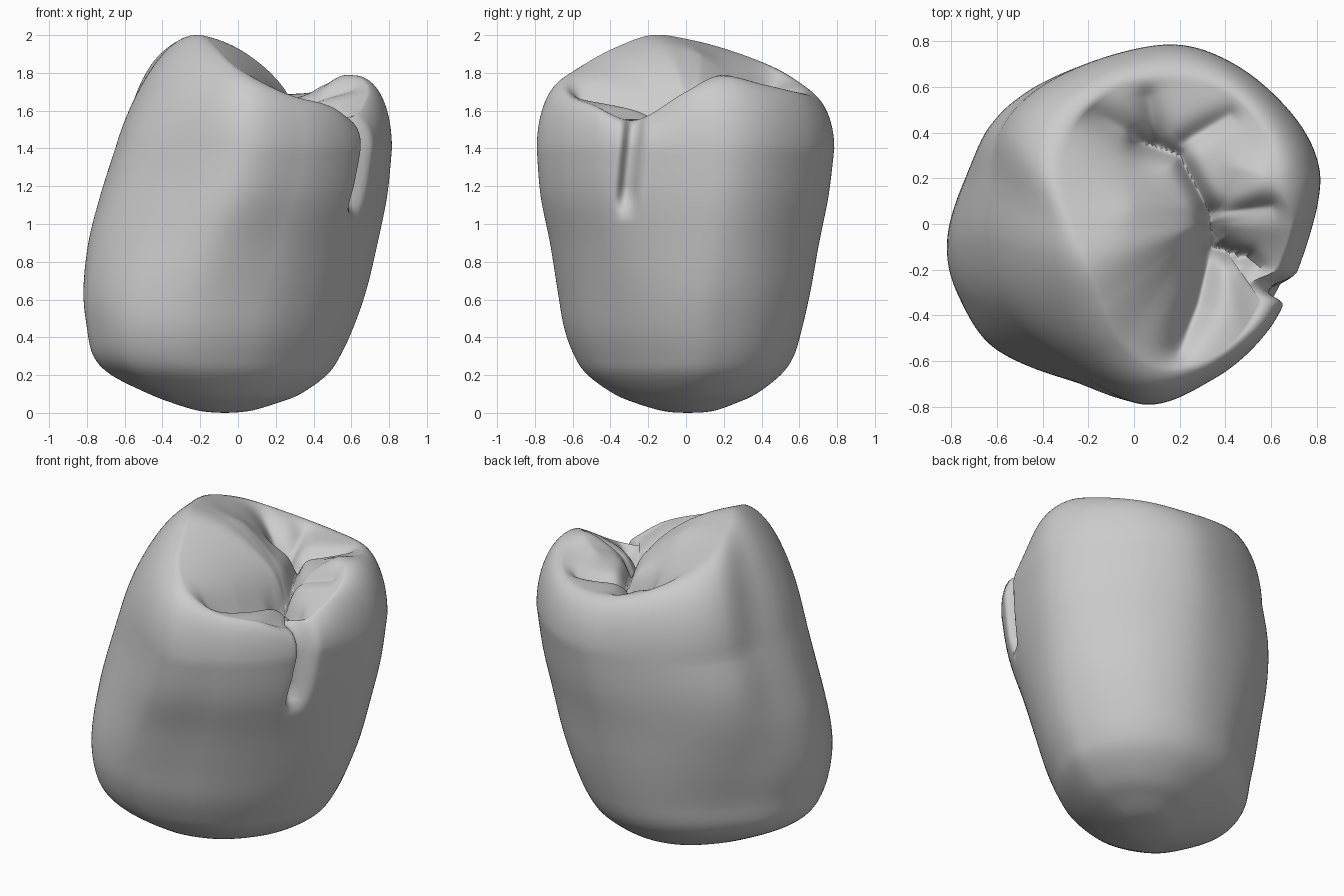
import bpy
import math
from mathutils import Vector

cube = bpy.data.objects.get("Cube")
if cube:
    bpy.data.objects.remove(cube, do_unlink=True)

SUBDIV = 16        # steps between neighbouring outline points
WALL_STEPS = 5     # steps between neighbouring wall levels
SHOULDER_STEPS = 16
TOP_STEPS = 50
CENTRE = Vector((0.32, 0.0))
PIT_HEIGHT = 1.61

# Outlines run anticlockwise from +x and share the same point order
upper_outline = [(.81, .1), (.8, .3), (.68, .5), (.46, .69), (.2, .785), (-.1, .74),
                 (-.4, .61), (-.58, .43), (-.63, .2), (-.65, -.08), (-.56, -.35),
                 (-.34, -.58), (.03, -.79), (.35, -.68), (.58, -.48), (.71, -.23)]
lower_outline = [(.63, .07), (.6, .25), (.5, .42), (.33, .56), (.1, .63), (-.15, .61),
                 (-.37, .52), (-.56, .37), (-.74, .16), (-.82, -.08), (-.78, -.3),
                 (-.62, -.54), (-.28, -.65), (.08, -.57), (.34, -.4), (.54, -.16)]

# Crest line over the cusps and marginal ridges
crest_points = [(.69, 0, 1.7), (.63, .18, 1.785), (.57, .4, 1.74), (.42, .57, 1.7),
                (.2, .63, 1.69), (-.05, .61, 1.73), (-.26, .45, 1.83), (-.32, .22, 1.92),
                (-.27, 0, 1.98), (-.2, -.18, 2), (-.13, -.36, 1.94), (-.04, -.53, 1.85),
                (.1, -.63, 1.765), (.28, -.61, 1.68), (.46, -.49, 1.63), (.59, -.27, 1.55)]

# Wall levels: height, then the extent in -x, +x, -y, +y
levels = [(.002, -.13, -.01, -.06, .08), (.014, -.22, .08, -.14, .16),
          (.05, -.34, .2, -.26, .26), (.1, -.47, .33, -.38, .37),
          (.2, -.67, .47, -.52, .5), (.3, -.765, .54, -.59, .57), (.45, -.8, .61, -.645, .615),
          (.65, -.82, .68, -.68, .66), (.9, -.795, .74, -.72, .705),
          (1.15, -.73, .79, -.77, .755), (1.4, -.65, .815, -.79, .785)]

# Chewing surface details: path, height change, width
main_groove = [(.02, .36), (.2, .3), (.33, .05), (.34, -.1), (.5, -.15), (.6, -.28)]
details = [(main_groove, -.11, .035),
           ([(.34, -.1), (.28, -.35), (.2, -.56)], -.13, .07),
           ([(.04, .36), (-.2, .5)], -.12, .08),
           ([(.1, .36), (.06, .56)], -.08, .06),
           ([(.22, .36), (.42, .48)], -.06, .05),
           ([(.36, .05), (.6, .08)], -.06, .05),
           ([(.0, .08), (.24, .07)], .05, .14),
           ([(.45, .25), (.55, .22)], .03, .1)]


def catmull(a, b, c, d, t):
    """Smooth curve through b and c."""
    return (b * 2 + (c - a) * t + (a * 2 - b * 5 + c * 4 - d) * t * t
            + (b * 3 - a - c * 3 + d) * t ** 3) * 0.5


def closed_curve(points):
    pts = [Vector(p) for p in points]
    n = len(pts)
    return [catmull(pts[i - 1], pts[i], pts[(i + 1) % n], pts[(i + 2) % n], k / SUBDIV)
            for i in range(n) for k in range(SUBDIV)]


def normalised(curve):
    """Scale a closed curve to fill the unit square."""
    xs, ys = [p.x for p in curve], [p.y for p in curve]
    return [Vector(((p.x - min(xs)) / (max(xs) - min(xs)),
                    (p.y - min(ys)) / (max(ys) - min(ys)))) for p in curve]


def smooth(t):
    t = max(0.0, min(1.0, t))
    return t * t * (3 - 2 * t)


def path_distance(p, path):
    best = 9.0
    for a, b in zip(path, path[1:]):
        a, b = Vector(a), Vector(b)
        ab = b - a
        t = max(0.0, min(1.0, (p - a).dot(ab) / ab.length_squared))
        best = min(best, (p - a - ab * t).length)
    return best


def carve_side(p):
    """Short groove running down the side from the chewing surface."""
    if p.x > 0.4:
        offset = (p.y + 0.32 - 0.1 * (p.z - 1.07)) / 0.045
        p.x -= 0.09 * math.exp(-abs(offset) ** 3) * smooth((p.z - 1.05) / 0.1)
    return p


upper = normalised(closed_curve(upper_outline))
lower = normalised(closed_curve(lower_outline))
crest = closed_curve(crest_points)
count = len(crest)
rings = []

# Wall from the base up to the widest level
keys = [Vector(row) for row in levels]
last = len(keys) - 1
for i in range(last):
    for k in range(WALL_STEPS + (i == last - 1)):
        z, x0, x1, y0, y1 = catmull(keys[max(i - 1, 0)], keys[i], keys[i + 1],
                                    keys[min(i + 2, last)], k / WALL_STEPS)
        blend = smooth((z - 0.4) / 0.9)
        ring = []
        for low, up in zip(lower, upper):
            q = low.lerp(up, blend)
            ring.append(Vector((x0 + (x1 - x0) * q.x, y0 + (y1 - y0) * q.y, z)))
        rings.append(ring)

# Rounded shoulder from the wall to the crest
rim = rings[-1]
for k in range(1, SHOULDER_STEPS + 1):
    angle = math.pi / 2 * k / SHOULDER_STEPS
    ring = []
    for s, c in zip(rim, crest):
        lean = 0.4 * smooth(-s.x / 0.6) * smooth(1.2 - 2 * s.y)
        rise = math.sin(angle)
        inward = (1 - math.cos(angle)) * (1 - lean) + rise * lean
        p = s.lerp(c, inward)
        p.z = s.z + (c.z - s.z) * rise
        ring.append(p)
    rings.append(ring)
rings = [[carve_side(p) for p in ring] for ring in rings]
crest = rings[-1]


# Chewing surface from the crest to the central pit
def chewing_point(c, s):
    xy = CENTRE.lerp(c.xy, s)
    z = PIT_HEIGHT + (c.z - PIT_HEIGHT) * s * (1.75 - 0.75 * s)
    fade = 1 - s ** 6
    for path, change, width in details:
        z += change * fade * math.exp(-(path_distance(xy, path) / width) ** 1.5)
    return Vector((xy.x, xy.y, z))


for k in range(1, TOP_STEPS):
    rings.append([chewing_point(c, 1 - k / TOP_STEPS) for c in crest])

# Join the rings and close both ends
verts = [p for ring in rings for p in ring]
faces = []
for r in range(len(rings) - 1):
    for i in range(count):
        j = (i + 1) % count
        a, b = r * count, (r + 1) * count
        faces.append((a + i, a + j, b + j, b + i))
base, pit = len(verts), len(verts) + 1
verts += [Vector((-0.07, 0.01, 0)), chewing_point(crest[0], 0)]
top = (len(rings) - 1) * count
for i in range(count):
    j = (i + 1) % count
    faces.append((base, j, i))
    faces.append((pit, top + i, top + j))

mesh = bpy.data.meshes.new("tooth_crown")
mesh.from_pydata(verts, [], faces)
mesh.update()
crown = bpy.data.objects.new("tooth_crown", mesh)
bpy.context.collection.objects.link(crown)

# Plain grey surface
grey = bpy.data.materials.new("plain grey")
grey.use_nodes = True
colour = (0.6, 0.6, 0.6, 1)
grey.diffuse_color = colour
grey.node_tree.nodes["Principled BSDF"].inputs["Base Color"].default_value = colour
mesh.materials.append(grey)

bpy.ops.object.select_all(action="DESELECT")
crown.select_set(True)
bpy.context.view_layer.objects.active = crown
bpy.ops.object.shade_smooth_by_angle(angle=math.radians(60))
